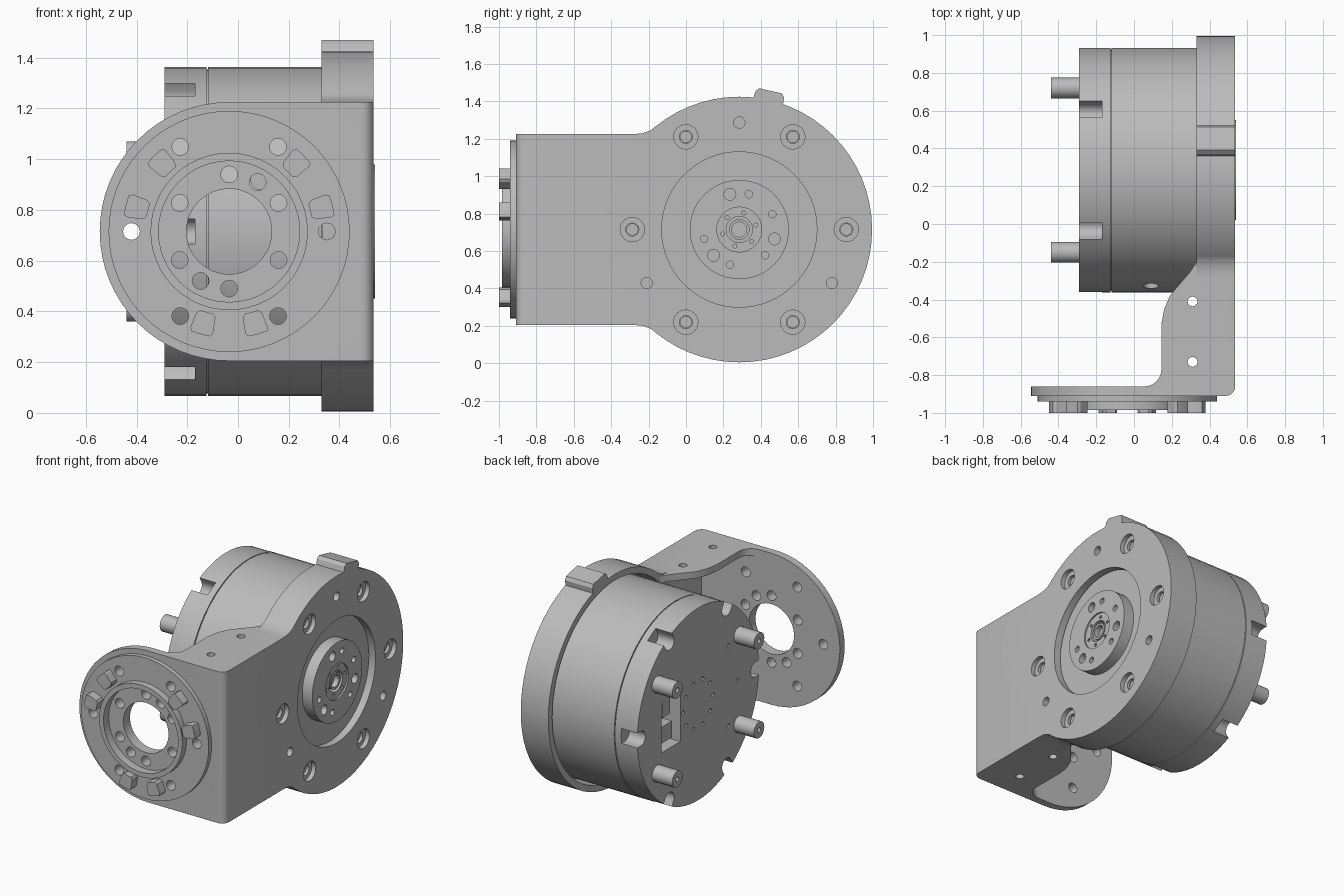
import bpy, bmesh
from math import sin, cos, pi, radians

cube = bpy.data.objects.get("Cube")
if cube:
    bpy.data.objects.remove(cube, do_unlink=True)

grey = bpy.data.materials.new("machined_grey")
grey.use_nodes = True
grey.diffuse_color = (0.5, 0.5, 0.5, 1)
grey.node_tree.nodes["Principled BSDF"].inputs["Base Color"].default_value = (0.5, 0.5, 0.5, 1)

MY, MZ = 0.285, 0.715      # motor axis, running along x
FX, FZ = -0.035, 0.715     # front flange axis, running along y


def arc(cx, cy, r, a0, a1, n):
    return [(cx + r * cos(radians(a0 + (a1 - a0) * i / n)),
             cy + r * sin(radians(a0 + (a1 - a0) * i / n))) for i in range(n + 1)]


def circle(cx, cy, r, n=48):
    return arc(cx, cy, r, 0, 360, n)[:-1]


def ring_of(cx, cy, radius, angles, r, n=16):
    """Small circles placed around a centre."""
    return [circle(cx + radius * cos(radians(a)), cy + radius * sin(radians(a)), r, n) for a in angles]


def rect(x0, y0, x1, y1):
    return [(x0, y0), (x1, y0), (x1, y1), (x0, y1)]


def turned(points, angle, cx, cy):
    """Rotate an outline about the origin, then move it to a centre."""
    c, s = cos(radians(angle)), sin(radians(angle))
    return [(cx + x * c - y * s, cy + x * s + y * c) for x, y in points]


def prism(name, outlines, axis, lo, hi, bevel=0):
    """Extrude one or more outlines along an axis; bevel rounds the low end."""
    if isinstance(outlines[0][0], (int, float)):
        outlines = [outlines]
    place = {"X": lambda a, b, h: (h, a, b),
             "Y": lambda a, b, h: (a, h, b),
             "Z": lambda a, b, h: (a, b, h)}[axis]
    bm = bmesh.new()
    for pts in outlines:
        low = [bm.verts.new(place(a, b, lo)) for a, b in pts]
        high = [bm.verts.new(place(a, b, hi)) for a, b in pts]
        base = bm.faces.new(low)
        bm.faces.new(high[::-1])
        for i in range(len(pts)):
            j = (i + 1) % len(pts)
            bm.faces.new((low[j], low[i], high[i], high[j]))
        if bevel:
            bmesh.ops.bevel(bm, geom=list(base.edges), offset=bevel, segments=3,
                            profile=0.5, affect="EDGES")
    bmesh.ops.recalc_face_normals(bm, faces=bm.faces)
    mesh = bpy.data.meshes.new(name)
    bm.to_mesh(mesh)
    bm.free()
    mesh.materials.append(grey)
    obj = bpy.data.objects.new(name, mesh)
    bpy.context.collection.objects.link(obj)
    return obj


def combine(target, operation, *args):
    """Boolean a temporary prism into the target."""
    tool = prism("tool", *args)
    mod = target.modifiers.new("bool", "BOOLEAN")
    mod.operation, mod.solver, mod.object = operation, "EXACT", tool
    bpy.context.view_layer.objects.active = target
    bpy.ops.object.modifier_apply(modifier=mod.name)
    mesh = tool.data
    bpy.data.objects.remove(tool, do_unlink=True)
    bpy.data.meshes.remove(mesh)


def cut(target, *args):
    combine(target, "DIFFERENCE", *args)


def add(target, *args):
    combine(target, "UNION", *args)


six = range(0, 360, 60)

# Bracket: channel-shaped arm with two side flanges
arm = ([(FX, -0.91)] + arc(0.485, -0.86, 0.05, -90, 0, 6)
       + [(0.535, -0.1), (0.33, -0.1), (0.33, -0.2), (0.30, -0.25), (0.24, -0.32),
          (0.19, -0.38), (0.16, -0.45), (0.145, -0.53)]
       + arc(0.055, -0.77, 0.09, 0, -90, 6) + [(FX, -0.86)])
bracket = prism("bracket", arm, "Z", 0.205, 1.225)
cut(bracket, rect(-1, -0.86, 0.485, 0.1), "Z", 0.25, 1.18)
add(bracket, circle(MY, MZ, 0.71, 64), "X", 0.33, 0.535)
add(bracket, circle(FX, FZ, 0.51, 64), "Y", -0.91, -0.86)

# Blends between arm and round mount, top and bottom
blend = [(-0.28, 1.2), (-0.28, 1.225), (-0.23, 1.23), (-0.19, 1.245), (-0.09, 1.315), (0, 1.2)]
for outline in (blend, [(y, 2 * MZ - z) for y, z in blend]):
    add(bracket, outline, "X", 0.33, 0.535)

# Locating tab on the rim
tab = [(-0.085, 0.66), (0.085, 0.66), (0.078, 0.74), (0.062, 0.76), (-0.062, 0.76), (-0.078, 0.74)]
add(bracket, turned(tab, -12.7, MY, MZ), "X", 0.33, 0.535)

# Motor seat, opening and screw holes
cut(bracket, circle(MY, MZ, 0.668, 64), "X", 0.2, 0.485)
cut(bracket, circle(MY, MZ, 0.415, 64), "X", 0.4, 0.6)
cut(bracket, ring_of(MY, MZ, 0.572, six, 0.065, 24), "X", 0.505, 0.6)
cut(bracket, ring_of(MY, MZ, 0.572, six, 0.035), "X", 0.4, 0.6)
cut(bracket, ring_of(MY, MZ, 0.572, (90, 210, 330), 0.03), "X", 0.4, 0.6)
cut(bracket, [circle(0.31, y, 0.026, 16) for y in (-0.41, -0.73)], "Z", -0.1, 1.6)

# Front coupling: stepped disc with raised ring and a recess
coupling = prism("front_coupling", circle(FX, FZ, 0.475, 64), "Y", -0.94, -0.91)
add(coupling, circle(FX, FZ, 0.31), "Y", -0.985, -0.92)
cut(coupling, circle(FX, FZ, 0.278), "Y", -1.1, -0.93)

# Coupling pads in three pairs
pads = []
for middle in (30, 150, 270):
    for a, b in ((-22, -9), (9, 22)):
        a, b = middle + a, middle + b
        pads.append(arc(FX, FZ, 0.42, a + 1, b - 1, 4) + arc(FX, FZ, 0.405, b, b, 1)[:1]
                    + arc(FX, FZ, 0.345, b, b, 1)[:1] + arc(FX, FZ, 0.33, b - 2, a + 2, 3)
                    + arc(FX, FZ, 0.345, a, a, 1)[:1] + arc(FX, FZ, 0.405, a, a, 1)[:1])
prism("coupling_pads", pads, "Y", -1.0, -0.935)

# Shared bores through coupling and bracket plate
for part in (coupling, bracket):
    cut(part, circle(FX, FZ, 0.168), "Y", -1.1, -0.8)
    cut(part, ring_of(FX, FZ, 0.385, six, 0.033), "Y", -1.1, -0.8)
    cut(part, ring_of(FX, FZ, 0.225, (30, 60, 90, 150, 210, 240, 270, 330), 0.033), "Y", -1.1, -0.8)

# Motor housing
housing = prism("motor_housing", circle(MY, MZ, 0.648, 64), "X", -0.118, 0.465)
cut(housing, ring_of(MY, MZ, 0.572, range(0, 360, 30), 0.03), "X", 0.44, 0.5)
prism("housing_seam", circle(MY, MZ, 0.638, 64), "X", -0.13, -0.11)

# End cap with rounded edge, six slots, a window and small screw holes
cap = prism("motor_end_cap", circle(MY, MZ, 0.648, 64), "X", -0.29, -0.124, 0.025)
slot = arc(0.61, 0, 0.05, 90, 270, 8) + [(0.8, -0.05), (0.8, 0.05)]
cut(cap, [turned(slot, a, MY, MZ) for a in six], "X", -0.4, -0.17)
cut(cap, rect(MY + 0.19, MZ - 0.18, MY + 0.39, MZ + 0.16), "X", -0.4, -0.16)
cut(cap, ring_of(MY, MZ, 0.16, range(0, 360, 36), 0.014, 10)
    + ring_of(MY, MZ, 0.42, (140, 180, 220), 0.014, 10), "X", -0.4, -0.25)
prism("window_connectors", [rect(MY + 0.22, MZ - 0.15, MY + 0.35, MZ - 0.04),
                            rect(MY + 0.24, MZ + 0.02, MY + 0.32, MZ + 0.12)], "X", -0.25, -0.15)

# Four standoff pins
spots = [(MY + sy * 0.435, MZ + sz * 0.3) for sy in (-1, 1) for sz in (-1, 1)]
pins = prism("standoff_pins", [circle(y, z, 0.055, 24) for y, z in spots], "X", -0.44, -0.28)
cut(pins, [circle(y, z, 0.016, 12) for y, z in spots], "X", -0.5, -0.38)

# Small port on the side of the housing
cut(housing, circle(0.09, 0.92, 0.04, 20), "Y", -0.6, -0.27)

# Output hub with bolt circle and stepped centre
hub = prism("output_hub", circle(MY, MZ, 0.265), "X", 0.45, 0.54)
cut(hub, circle(MY, MZ, 0.12, 32), "X", 0.53, 0.6)
cut(hub, circle(MY, MZ, 0.07, 24), "X", 0.48, 0.6)
cut(hub, ring_of(MY, MZ, 0.195, (105, 225, 345), 0.032), "X", 0.48, 0.6)
cut(hub, ring_of(MY, MZ, 0.195, (75, 195, 315, 25, 255), 0.02, 12), "X", 0.48, 0.6)
cut(hub, ring_of(MY, MZ, 0.092, range(15, 360, 60), 0.011, 8), "X", 0.5, 0.6)
shaft = prism("hub_sleeve", circle(MY, MZ, 0.055, 24), "X", 0.47, 0.525)
cut(shaft, circle(MY, MZ, 0.04, 24), "X", 0.49, 0.6)

# Smooth the round walls while keeping the machined edges crisp
bpy.ops.object.select_all(action="DESELECT")
for obj in bpy.context.collection.objects:
    if obj.type == "MESH" and grey.name in obj.data.materials:
        obj.select_set(True)
        bpy.context.view_layer.objects.active = obj
bpy.ops.object.shade_smooth_by_angle(angle=radians(25))
